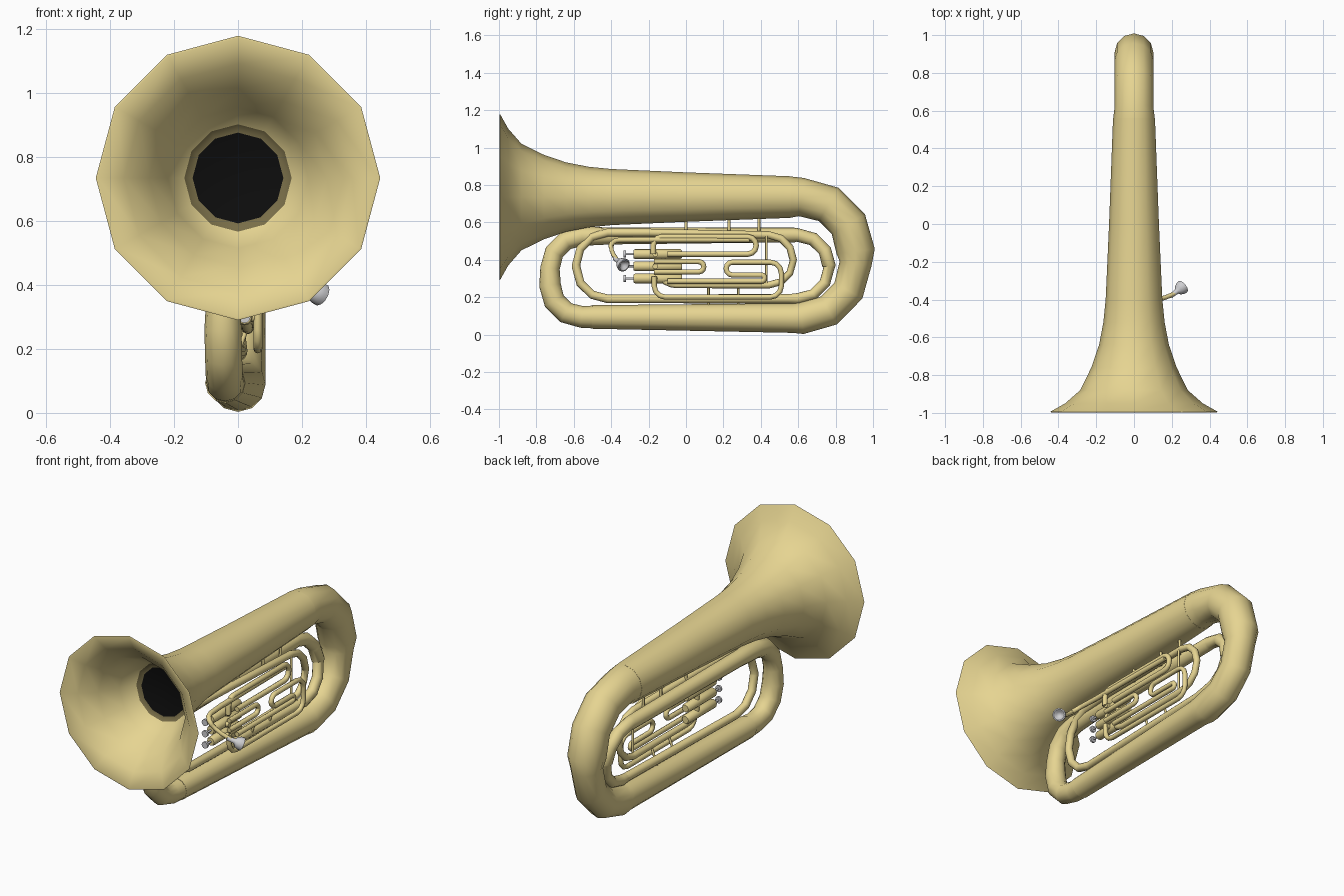
import bpy, bmesh, math
from mathutils import Vector

if "Cube" in bpy.data.objects:
    bpy.data.objects.remove(bpy.data.objects["Cube"])


def material(name, rgb):
    m = bpy.data.materials.new(name)
    m.diffuse_color = (*rgb, 1)
    m.use_nodes = True
    m.node_tree.nodes["Principled BSDF"].inputs["Base Color"].default_value = m.diffuse_color
    return m


BRASS = material("pale_brass", (0.79, 0.66, 0.285))
SILVER = material("silver", (0.62, 0.62, 0.64))
SHADE = material("dark_brass", (0.19, 0.155, 0.065))
BLACK = material("throat_black", (0.004, 0.004, 0.004))


def finish(ob):
    bpy.ops.object.select_all(action='DESELECT')
    ob.select_set(True)
    bpy.context.view_layer.objects.active = ob
    if ob.type == 'CURVE':
        bpy.ops.object.convert(target='MESH')
    bpy.ops.object.shade_smooth_by_angle(angle=math.radians(52))


def lathe(name, profile, origin, axis, mat, sides=12):
    """Turn (distance, radius) pairs around an axis."""
    rot = Vector(axis).to_track_quat('Z', 'Y')
    bm = bmesh.new()
    rings = []
    for d, r in profile:
        rings.append([bm.verts.new(Vector(origin) + rot @ Vector(
            (r * math.cos(i * math.tau / sides), r * math.sin(i * math.tau / sides), d)))
            for i in range(sides)])
    for a, b in zip(rings, rings[1:]):
        for i in range(sides):
            j = (i + 1) % sides
            bm.faces.new((a[i], a[j], b[j], b[i]))
    bmesh.ops.remove_doubles(bm, verts=bm.verts, dist=1e-5)
    bmesh.ops.recalc_face_normals(bm, faces=bm.faces)
    me = bpy.data.meshes.new(name)
    bm.to_mesh(me)
    bm.free()
    me.materials.append(mat)
    ob = bpy.data.objects.new(name, me)
    bpy.context.collection.objects.link(ob)
    finish(ob)
    return ob


def rod(name, a, b, r, mat, sides=10):
    a, b = Vector(a), Vector(b)
    n = (b - a).length
    lathe(name, [(0, 0), (0, r), (n, r), (n, 0)], a, b - a, mat, sides)


def tube(name, corners, bend, sides=12, steps=3):
    """Sweep a round tube along (x, y, z, radius) corners with rounded bends."""
    pos = [Vector(c[:3]) for c in corners]
    last = len(pos) - 1

    def turns(k):
        return 0 < k < last and (pos[k - 1] - pos[k]).normalized().dot(
            (pos[k + 1] - pos[k]).normalized()) > -0.97

    pts = [(pos[0], corners[0][3])]
    for k in range(1, last):
        p, r = pos[k], corners[k][3]
        if not turns(k):                               # straight section
            pts.append((p, r))
            continue
        a, b = pos[k - 1] - p, pos[k + 1] - p
        d = min(bend, a.length * (0.49 if turns(k - 1) else 0.97),
                b.length * (0.49 if turns(k + 1) else 0.97))
        a.normalize()
        b.normalize()
        for s in range(steps + 1):
            t = s / steps * math.pi / 2
            pts.append((p + a * d * (1 - math.sin(t)) + b * d * (1 - math.cos(t)), r))
    pts.append((pos[-1], corners[-1][3]))
    cu = bpy.data.curves.new(name, 'CURVE')
    cu.dimensions = '3D'
    cu.bevel_depth = 1.0
    cu.bevel_resolution = (sides - 4) // 2
    cu.use_fill_caps = True
    sp = cu.splines.new('POLY')
    sp.points.add(len(pts) - 1)
    for q, (p, r) in zip(sp.points, pts):
        q.co = (*p, 1)
        q.radius = r
    cu.materials.append(BRASS)
    ob = bpy.data.objects.new(name, cu)
    bpy.context.collection.objects.link(ob)
    finish(ob)


def slide(name, x, pts, r, bend):
    """Small tube of constant radius lying in one upright plane."""
    tube(name, [(x, y, z, r) for y, z in pts], bend, 8)


# Bell: shallow inner bowl closed by a dark throat, thin rim, long outer flare
bowl = [(-0.67, 0), (-0.68, 0.142), (-0.69, 0.168), (-0.77, 0.22), (-0.88, 0.278),
        (-0.955, 0.357), (-0.997, 0.438)]
outer = [(-0.995, 0.445), (-0.95, 0.365), (-0.88, 0.285), (-0.76, 0.226), (-0.64, 0.185),
         (-0.52, 0.162), (-0.40, 0.150), (0.0, 0.132), (0.56, 0.111), (0.56, 0)]
bell = lathe("bell", bowl + outer, (0, 0, 0.735), (0, 1, 0), BRASS)
bell.data.materials.append(SHADE)
bell.data.materials.append(BLACK)
for f in bell.data.polygons:
    reach = max(math.hypot(bell.data.vertices[v].co.x, bell.data.vertices[v].co.z - 0.735)
                for v in f.vertices)
    if -0.70 < f.center.y < -0.66 and reach < 0.17:
        f.material_index = 2 if reach < 0.15 else 1

# Main bow, bottom branch, small bow and upper branch
tube("main_bow", [(0, 0.50, 0.735, 0.111), (0, 0.56, 0.735, 0.110), (0, 0.907, 0.735, 0.103),
                  (0, 0.907, 0.090, 0.086), (0, 0.57, 0.088, 0.079), (-0.04, -0.50, 0.094, 0.063)], 0.29)
tube("small_bow", [(-0.038, -0.46, 0.094, 0.063), (-0.045, -0.727, 0.094, 0.058),
                   (-0.05, -0.727, 0.525, 0.052), (-0.05, -0.40, 0.527, 0.045),
                   (-0.05, 0.58, 0.532, 0.039), (-0.045, 0.765, 0.532, 0.036),
                   (0, 0.765, 0.192, 0.030), (0, 0.55, 0.192, 0.025)], 0.17)

# Narrow inner loop leading into the valves
tube("inner_loop", [(0, 0.58, 0.192, 0.025), (-0.03, -0.587, 0.190, 0.023),
                    (-0.02, -0.587, 0.545, 0.022), (0.01, -0.2, 0.545, 0.021),
                    (0.03, 0.573, 0.530, 0.020), (0.03, 0.573, 0.265, 0.019),
                    (0.03, -0.10, 0.265, 0.017), (0.02, -0.13, 0.30, 0.017)], 0.17)

# Lead pipe curving out to the mouthpiece
tube("lead_pipe", [(0.215, -0.368, 0.400, 0.010), (0.15, -0.398, 0.435, 0.012),
                   (0.075, -0.405, 0.505, 0.014), (0.065, -0.25, 0.507, 0.015),
                   (0.06, 0.34, 0.507, 0.015)], 0.06, 8)
lathe("mouthpiece", [(-0.035, 0), (-0.035, 0.012), (0.01, 0.014), (0.022, 0.028), (0.04, 0.036),
                     (0.056, 0.037), (0.058, 0.030), (0.045, 0.018), (0.03, 0)],
      (0.22, -0.362, 0.393), (0.72, 0.55, -0.42), SILVER)

# Three valves with stems and finger buttons
for i, z in enumerate((0.43, 0.365, 0.30), 1):
    lathe(f"valve_{i}", [(0, 0), (0, 0.022), (0.008, 0.026), (0.25, 0.026), (0.258, 0.02), (0.258, 0)],
          (0.02, -0.28, z), (0, 1, 0), BRASS)
    rod(f"valve_stem_{i}", (0.02, -0.33, z), (0.02, -0.27, z), 0.006, SILVER, 8)
    rod(f"valve_button_{i}", (0.02, -0.334, z), (0.02, -0.322, z), 0.019, SILVER, 12)
    # knuckle joining the valve to its slide
    rod(f"valve_knuckle_{i}", (0.02, -0.165, z), (0.062, -0.165, z), 0.015, BRASS, 8)
for z in (0.365, 0.43):
    rod("valve_link", (0.015, -0.12, z - 0.065), (0.015, -0.12, z), 0.014, BRASS, 8)

# Valve slides
slide("first_slide", 0.062, [(-0.10, 0.43), (0.375, 0.43), (0.375, 0.522), (-0.175, 0.522),
                             (-0.175, 0.43)], 0.015, 0.045)
slide("second_slide", 0.062, [(-0.17, 0.39), (0.095, 0.39), (0.095, 0.335), (-0.17, 0.335)],
      0.014, 0.027)
slide("third_slide", 0.062, [(-0.17, 0.31), (-0.17, 0.20), (0.51, 0.20), (0.51, 0.387),
                             (0.215, 0.387), (0.215, 0.318), (0.42, 0.318), (0.42, 0.285),
                             (-0.10, 0.285)], 0.014, 0.06)

# Braces
for y in (0.0, 0.23, 0.39):
    rod("upper_brace", (0, y, 0.53), (0, y, 0.65), 0.008, BRASS, 8)
for y in (0.12, 0.28):
    rod("lower_brace", (0.0, y, 0.19), (0.03, y, 0.27), 0.007, BRASS, 8)
    rod("branch_brace", (-0.01, y, 0.14), (-0.01, y, 0.19), 0.007, BRASS, 8)
rod("slide_brace", (0.04, 0.43, 0.27), (0.04, 0.43, 0.53), 0.007, BRASS, 8)
